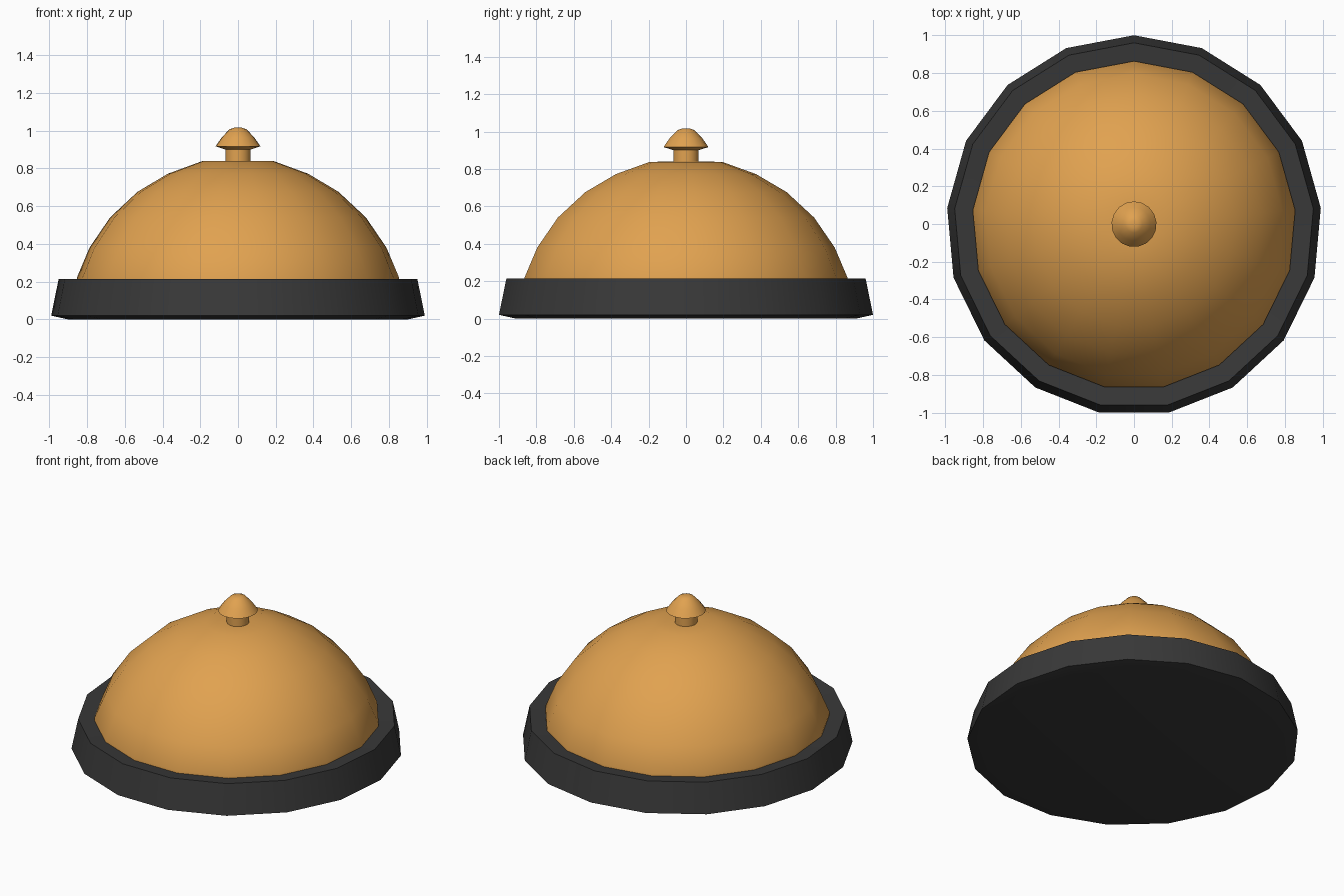
import bpy, bmesh, math

if "Cube" in bpy.data.objects:
    bpy.data.objects.remove(bpy.data.objects["Cube"])

SIDES = 17
RX, RY, CY = 0.994, 1.0086, -0.0086   # the 17-gon fitted to the bounding box


def material(name, rgb):
    m = bpy.data.materials.new(name)
    m.diffuse_color = (*rgb, 1)
    m.use_nodes = True
    m.node_tree.nodes["Principled BSDF"].inputs["Base Color"].default_value = m.diffuse_color
    return m


def lathe(name, profile, mat, sides=SIDES, cap_start=False, cap_end=False, smooth=80):
    """Spin a bottom-to-top (radius, z) profile, one corner facing +y."""
    bm = bmesh.new()
    rings = []
    for r, z in profile:
        ring = []
        for i in range(sides):
            a = math.pi / 2 + 2 * math.pi * i / sides
            ring.append(bm.verts.new((r * RX * math.cos(a),
                                      r * (RY * math.sin(a) + CY), z)))
        rings.append(ring)
    for low, high in zip(rings, rings[1:]):
        for i in range(sides):
            j = (i + 1) % sides
            bm.faces.new((low[i], low[j], high[j], high[i]))
    if cap_start:
        bm.faces.new(rings[0][::-1])
    if cap_end:
        bm.faces.new(rings[-1])
    mesh = bpy.data.meshes.new(name)
    bm.to_mesh(mesh)
    bm.free()
    mesh.materials.append(mat)
    ob = bpy.data.objects.new(name, mesh)
    bpy.context.collection.objects.link(ob)
    bpy.ops.object.select_all(action='DESELECT')
    ob.select_set(True)
    bpy.context.view_layer.objects.active = ob
    bpy.ops.object.shade_smooth_by_angle(angle=math.radians(smooth))
    return ob


brass = material("brass", (0.75, 0.36, 0.08))
rubber = material("rubber", (0.04, 0.04, 0.04))

# Base: closed underside, slightly tapered wall, rim around the dome
lathe("base", [(0.91, 0), (1.0, 0.02), (0.96, 0.215), (0.86, 0.205)],
      rubber, cap_start=True)

# Dome with a short lip tucked into the base
lathe("dome", [(0.863, 0.195), (0.863, 0.22), (0.795, 0.38), (0.685, 0.54),
               (0.538, 0.676), (0.375, 0.772), (0.193, 0.838), (0.066, 0.839)], brass)

# Push button: stem, flared underside and rounded cap
lathe("button", [(0.068, 0.835), (0.068, 0.90), (0.12, 0.917), (0.088, 0.963),
                 (0.045, 1.008), (0.02, 1.016)], brass, cap_end=True, smooth=60)
